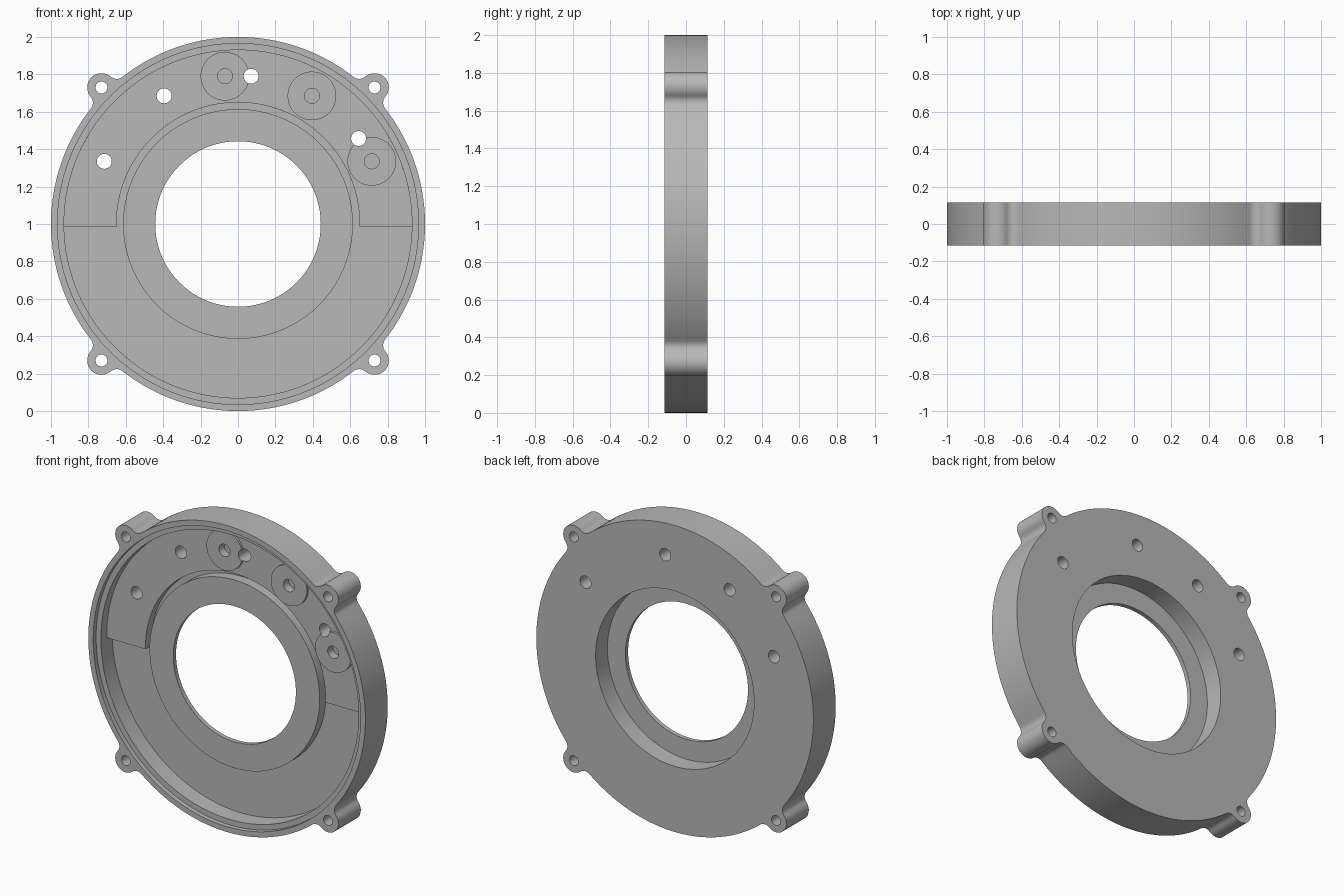
import bpy, bmesh, math
from mathutils import Vector

if "Cube" in bpy.data.objects:
    bpy.data.objects.remove(bpy.data.objects["Cube"])

FRONT, BACK = -0.115, 0.115
metal = bpy.data.materials.new("plain grey metal")
metal.use_nodes = True
GREY = (0.48, 0.48, 0.48, 1)
metal.diffuse_color = GREY
metal.node_tree.nodes["Principled BSDF"].inputs["Base Color"].default_value = GREY


def arc(cx, cz, r, a0, a1, n):
    """Points of an arc, angles in degrees."""
    angles = [math.radians(a0 + (a1 - a0) * i / n) for i in range(n + 1)]
    return [(cx + r * math.cos(a), cz + r * math.sin(a)) for a in angles]


def prism(name, outline, d0, d1):
    """Extrude an outline (about the disc centre) between two depths from the front."""
    bm = bmesh.new()
    verts = [bm.verts.new((x, FRONT + d0, z + 1)) for x, z in outline]
    face = bm.faces.new(verts)
    ext = bmesh.ops.extrude_face_region(bm, geom=[face])["geom"]
    moved = [g for g in ext if isinstance(g, bmesh.types.BMVert)]
    bmesh.ops.translate(bm, verts=moved, vec=Vector((0, d1 - d0, 0)))
    bmesh.ops.recalc_face_normals(bm, faces=bm.faces)
    mesh = bpy.data.meshes.new(name)
    bm.to_mesh(mesh)
    bm.free()
    mesh.materials.append(metal)
    obj = bpy.data.objects.new(name, mesh)
    bpy.context.collection.objects.link(obj)
    return obj


def disc(name, x, z, r, d0, d1, n=48):
    return prism(name, arc(x, z, r, 0, 360, n)[:-1], d0, d1)


def cut(obj, cutters):
    """Subtract the cutters and bake the result."""
    for c in cutters:
        mod = obj.modifiers.new("cut", "BOOLEAN")
        mod.operation, mod.solver, mod.object = "DIFFERENCE", "EXACT", c
    graph = bpy.context.evaluated_depsgraph_get()
    baked = bpy.data.meshes.new_from_object(obj.evaluated_get(graph))
    obj.modifiers.clear()
    obj.data = baked


# Outline of the disc with four filleted ears
EAR, EAR_R, FILLET = 0.73, 0.076, 0.05
dist = EAR * math.sqrt(2)
far, near = 1 + FILLET, EAR_R + FILLET
half = math.degrees(math.acos((far**2 + dist**2 - near**2) / (2 * far * dist)))
tip = math.degrees(math.acos((near**2 + dist**2 - far**2) / (2 * near * dist)))
outline = []
for q in range(4):
    mid = 45 + 90 * q
    ex, ez = arc(0, 0, dist, mid, mid, 1)[0]
    for side in (-1, 1):
        fx, fz = arc(0, 0, far, mid + side * half, mid + side * half, 1)[0]
        inward = mid + side * half + 180
        turn = side * (180 - half - tip)
        fillet = arc(fx, fz, FILLET, inward, inward - turn * -1, 8)
        if side < 0:
            outline += fillet
            outline += arc(ex, ez, EAR_R, mid - 180 + tip, mid + 180 - tip, 28)[1:-1]
        else:
            outline += fillet[::-1]
    outline += arc(0, 0, 1, mid + half, mid + 90 - half, 40)[1:-1]
housing = prism("housing", outline, 0, BACK - FRONT)

# Hub ring and raised upper pad on the floor of the housing
FLOOR, PAD, BOSS = 0.145, 0.09, 0.075
hub = disc("hub", 0, 0, 0.614, 0.08, FLOOR, 128)
DROP = -0.015
RIN, ROUT = 0.65, 0.93
a_out = math.degrees(math.asin(DROP / ROUT))
a_in = math.degrees(math.asin(DROP / RIN))
pad = prism("upper_pad", arc(0, 0, ROUT, a_out, 180 - a_out, 96)
            + arc(0, 0, RIN, 180 - a_in, a_in, 96), PAD, FLOOR)

# Low round bosses on the pad
boss_spots = [(-0.07, 0.79), (0.395, 0.685), (0.715, 0.335)]
bosses = [disc(f"boss_{i + 1}", x, z, 0.13, BOSS, PAD, 64)
          for i, (x, z) in enumerate(boss_spots)]

# Cutters
step = disc("step_cutter", 0, 0, 0.965, -0.1, 0.03, 160)
pocket = disc("pocket_cutter", 0, 0, ROUT, -0.1, FLOOR, 192)
bore = disc("bore_cutter", 0, 0, 0.4425, -0.1, 0.4, 128)
counterbore = disc("counterbore_cutter", 0, 0, 0.572, 0.108, 0.4, 128)
ear_holes = [disc("ear_hole_cutter", sx * EAR, sz * EAR, 0.032, -0.1, 0.4, 32)
             for sx in (-1, 1) for sz in (-1, 1)]
through = [disc("through_cutter", x, z, 0.04, -0.1, 0.4, 32)
           for x, z in [(0.07, 0.79), (-0.395, 0.685), (-0.715, 0.335), (0.645, 0.457)]]
blind = [disc("blind_cutter", x, z, 0.04, -0.1, 0.13, 32) for x, z in boss_spots]

cut(housing, [step, pocket, counterbore] + ear_holes + through)
cut(hub, [bore, counterbore])
cut(pad, through + blind)
for b in bosses:
    cut(b, through + blind)
for c in [step, pocket, bore, counterbore] + ear_holes + through + blind:
    bpy.data.objects.remove(c)

# Smooth round walls, sharp edges kept
bpy.ops.object.select_all(action="DESELECT")
for obj in [housing, hub, pad] + bosses:
    obj.select_set(True)
    bpy.context.view_layer.objects.active = obj
bpy.ops.object.shade_smooth_by_angle(angle=math.radians(30))
